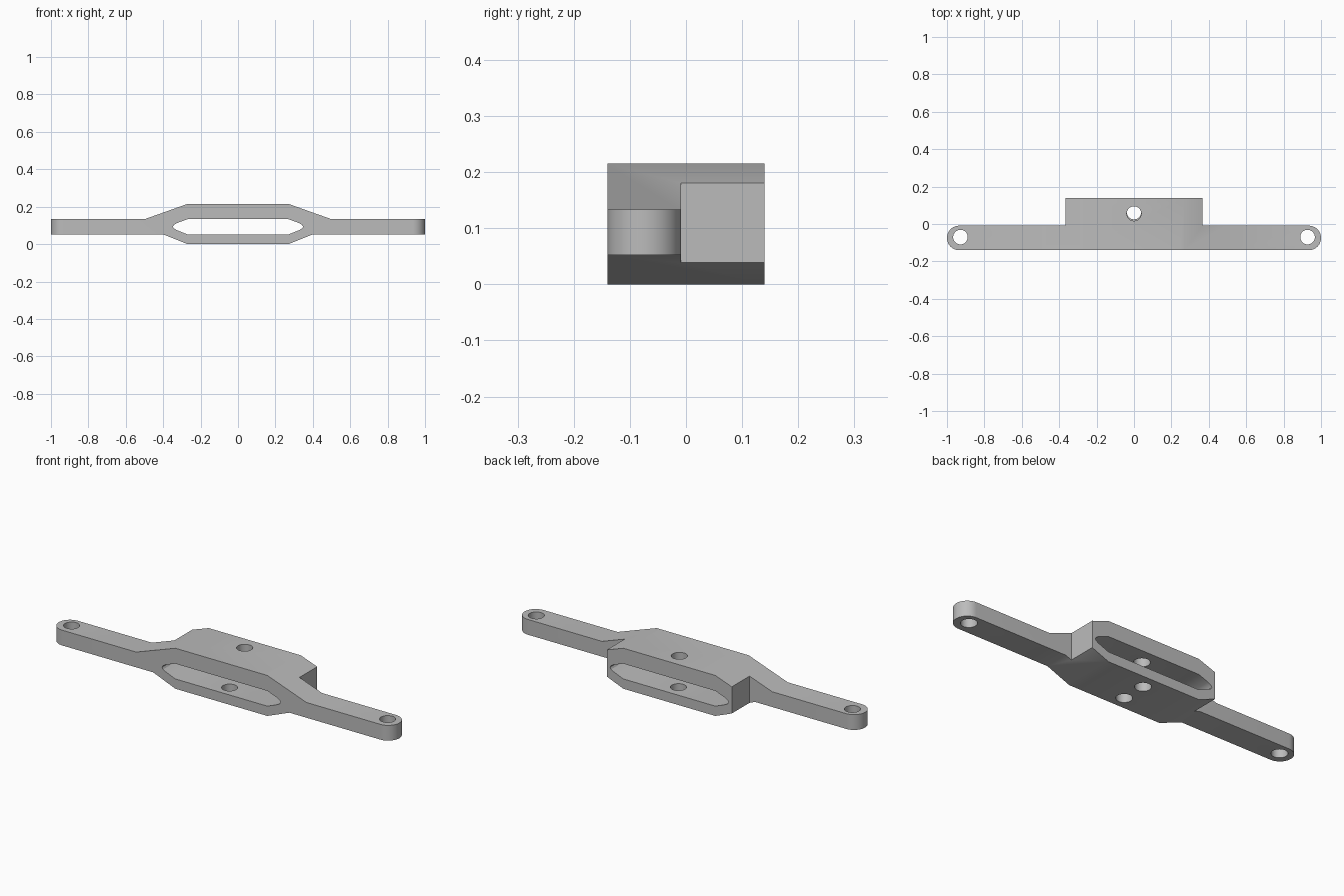
import bpy
import math
from mathutils import Vector

if "Cube" in bpy.data.objects:
    bpy.data.objects.remove(bpy.data.objects["Cube"])

grey = bpy.data.materials.new("mid grey")
grey.use_nodes = True
colour = (0.5, 0.5, 0.5, 1)
grey.diffuse_color = colour
grey.node_tree.nodes["Principled BSDF"].inputs["Base Color"].default_value = colour


def prism(name, outline, sweep):
    """Closed solid made by sweeping a flat outline along a vector."""
    n = len(outline)
    verts = [Vector(p) for p in outline]
    verts += [v + Vector(sweep) for v in verts]
    faces = [list(range(n)), list(range(2 * n - 1, n - 1, -1))]
    faces += [[i, i + n, (i + 1) % n + n, (i + 1) % n] for i in range(n)]
    mesh = bpy.data.meshes.new(name)
    mesh.from_pydata(verts, [], faces)
    mesh.materials.append(grey)
    obj = bpy.data.objects.new(name, mesh)
    bpy.context.collection.objects.link(obj)
    # consistent outward normals
    bpy.ops.object.select_all(action='DESELECT')
    obj.select_set(True)
    bpy.context.view_layer.objects.active = obj
    bpy.ops.object.mode_set(mode='EDIT')
    bpy.ops.mesh.select_all(action='SELECT')
    bpy.ops.mesh.normals_make_consistent(inside=False)
    bpy.ops.object.mode_set(mode='OBJECT')
    return obj


def mirrored(half):
    """Complete a right-hand outline with its reflection in x."""
    return half + [(-x, t) for x, t in reversed(half)]


def combine(target, tool, operation):
    mod = target.modifiers.new(tool.name, 'BOOLEAN')
    mod.operation, mod.solver, mod.object = operation, 'EXACT', tool
    bpy.context.view_layer.objects.active = target
    bpy.ops.object.modifier_apply(modifier=mod.name)
    bpy.data.objects.remove(tool)


def cut_hole(x, y, low, high):
    ring = [(x + 0.039 * math.cos(a), y + 0.039 * math.sin(a), low)
            for a in (math.tau * i / 40 for i in range(40))]
    combine(bracket, prism("hole_cutter", ring, (0, 0, high - low)), 'DIFFERENCE')


# Side profile: flat arms widening into a raised centre
side = mirrored([(0.27, 0), (0.40, 0.052), (1.05, 0.052),
                 (1.05, 0.133), (0.50, 0.133), (0.27, 0.215)])
bracket = prism("mounting_bracket", [(x, -0.14, z) for x, z in side], (0, 0.28, 0))

# Plan outline: round-ended arms with a deeper block behind the centre
radius, mid = 0.0655, -0.0745
end = [(1 - radius + radius * math.cos(a), mid + radius * math.sin(a))
       for a in (math.pi * (i / 24 - 0.5) for i in range(25))]
plan = mirrored(end + [(0.367, mid + radius), (0.367, 0.2)])
# let the front edge run past the profile so only its rear edges trim
plan = [(x, y) for x, y in plan]
combine(bracket, prism("plan_trim", [(x, y, -0.1) for x, y in plan], (0, 0, 0.5)),
        'INTERSECT')

# Through slot with tapered, rounded ends
slot = mirrored([(0.27, 0.052), (0.325, 0.074), (0.342, 0.083), (0.348, 0.093),
                 (0.342, 0.103), (0.325, 0.113), (0.27, 0.133)])
combine(bracket, prism("slot_cutter", [(x, -0.3, z) for x, z in slot], (0, 0.6, 0)),
        'DIFFERENCE')

# Arm holes, one hole in the top plate, two in the bottom plate
for side_x in (-0.928, 0.928):
    cut_hole(side_x, -0.07, -0.1, 0.4)
cut_hole(0, 0.056, 0.1, 0.4)
for y in (-0.07, 0.064):
    cut_hole(0, y, -0.1, 0.08)

bpy.ops.object.select_all(action='DESELECT')
bracket.select_set(True)
bpy.context.view_layer.objects.active = bracket
bpy.ops.object.shade_smooth_by_angle(angle=math.radians(30))
